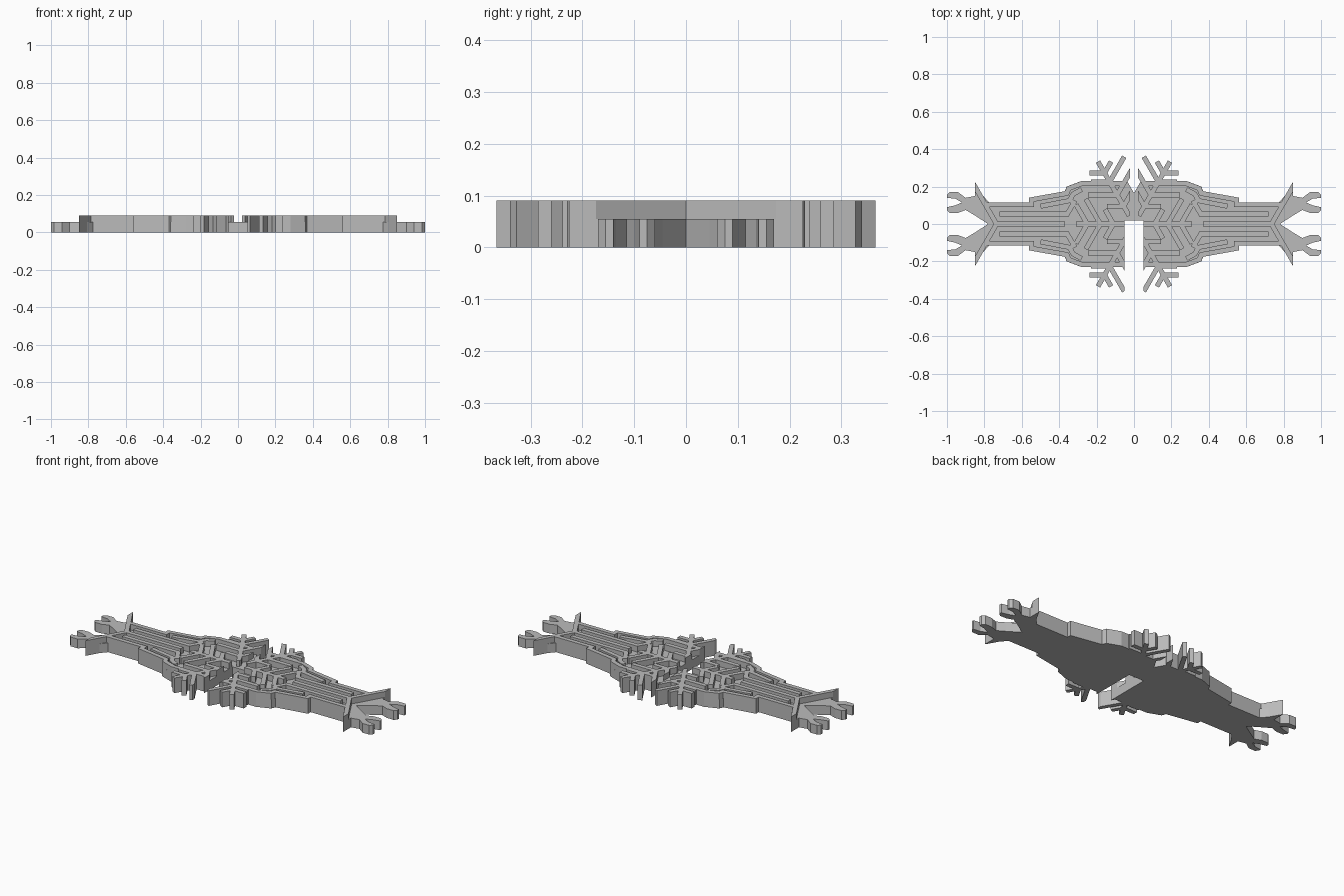
import bpy
import bmesh
from math import radians, cos, sin
from mathutils import Vector

cube = bpy.data.objects.get("Cube")
if cube:
    bpy.data.objects.remove(cube)

PLATE_H, RIDGE_H = 0.055, 0.09
W = 0.026

grey = bpy.data.materials.new("light_grey")
grey.use_nodes = True
colour = (0.5, 0.5, 0.5, 1)
grey.diffuse_color = colour
grey.node_tree.nodes["Principled BSDF"].inputs["Base Color"].default_value = colour


def ribbon(points, width=W):
    """Outline of a mitred strip that follows a path."""
    pts = [Vector(p) for p in points]
    dirs = [(b - a).normalized() for a, b in zip(pts, pts[1:])]
    left, right = [], []
    for i, p in enumerate(pts):
        d0, d1 = dirs[max(i - 1, 0)], dirs[min(i, len(dirs) - 1)]
        n0, n1 = Vector((-d0.y, d0.x)), Vector((-d1.y, d1.x))
        miter = (n0 + n1).normalized()
        miter *= width / 2 / miter.dot(n0)
        left.append(p + miter)
        right.append(p - miter)
    return left + right[::-1]


def ray(start, angle, length):
    """Straight path from a point at an angle in degrees."""
    a = radians(angle)
    s = Vector(start)
    return [s, s + Vector((cos(a), sin(a))) * length]


def build(name, outlines, height, side, x_min=None, x_max=None):
    """Extrude flat outlines, trimmed to one quarter, then mirror across x."""
    bm = bmesh.new()
    for outline in outlines:
        bm.faces.new([bm.verts.new((p[0], p[1], 0)) for p in outline])
    if x_min is not None:
        cuts = [((x_min, 0, 0), (-1, 0, 0)), ((x_max, 0, 0), (1, 0, 0)),
                ((0, 0, 0), (0, -1, 0))]
        for co, no in cuts:
            bmesh.ops.bisect_plane(bm, geom=bm.verts[:] + bm.edges[:] + bm.faces[:],
                                   plane_co=co, plane_no=no, clear_outer=True)
    out = bmesh.ops.extrude_face_region(bm, geom=bm.faces[:])
    top = [g for g in out["geom"] if isinstance(g, bmesh.types.BMVert)]
    bmesh.ops.translate(bm, verts=top, vec=(0, 0, height))
    for v in bm.verts:
        v.co.y *= side
    bmesh.ops.recalc_face_normals(bm, faces=bm.faces[:])
    mesh = bpy.data.meshes.new(name)
    bm.to_mesh(mesh)
    bm.free()
    mesh.materials.append(grey)
    obj = bpy.data.objects.new(name, mesh)
    bpy.context.collection.objects.link(obj)
    obj.modifiers.new("mirror", "MIRROR").use_clip = True


# Plate outline of one quarter: wide body, narrow wing, forked tip
edge = [(.28, .23), (.36, .2), (.37, .175), (.56, .14), (.56, .115),
        (.775, .115), (.85, .2), (.85, .15), (.9, .14), (.94, .17),
        (.985, .17), (1, .155), (1, .14), (.955, .135), (.92, .115),
        (.955, .1), (1, .09), (1, .075), (.985, .06), (.94, .06),
        (.9, .075), (.85, .045), (.78, 0), (.05, 0)]
back_centre = [(.05, .02), (0, .02), (0, .165), (.037, .23)]
front_centre = [(.05, .23)]

# Raised rim, tail arm and wing stripes
paths = [
    [(.05, .217), (.277, .217), (.349, .19), (.359, .164), (.548, .13),
     (.548, .103), (.79, .103)],
    [(.735, 0), (.87, .234)],
    [(.05, 0), (.31, 0)],
    [(.37, 0), (.74, 0)],
    [(.315, .125), (.357, .053), (.72, .053)],
    [(.28, .185), (.325, .16), (.345, .125), (.5, .095)],
]

# Snowflake arm pointing sideways, with slanted twigs
for r, length in ((.11, .09), (.18, .155), (.25, .12)):
    paths.append(ray((r, 0), 60, length))

# Diagonal snowflake arm with twigs to both sides
axis = Vector((cos(radians(60)), sin(radians(60))))
paths.append([axis * .05, axis * .385])
for r, inner, outer in ((.11, .1, .09), (.18, .155, .155),
                        (.26, .155, .1), (.315, .07, .08)):
    paths.append(ray(axis * r, 120, inner))
    paths.append(ray(axis * r, 0, outer))

ridges = [ribbon(p) for p in paths]
for label, side, centre, x_min in (("back", 1, back_centre, .022),
                                   ("front", -1, front_centre, .05)):
    build(label + "_plate", [edge + centre], PLATE_H, side)
    build(label + "_ridges", ridges, RIDGE_H, side, x_min, .85)
